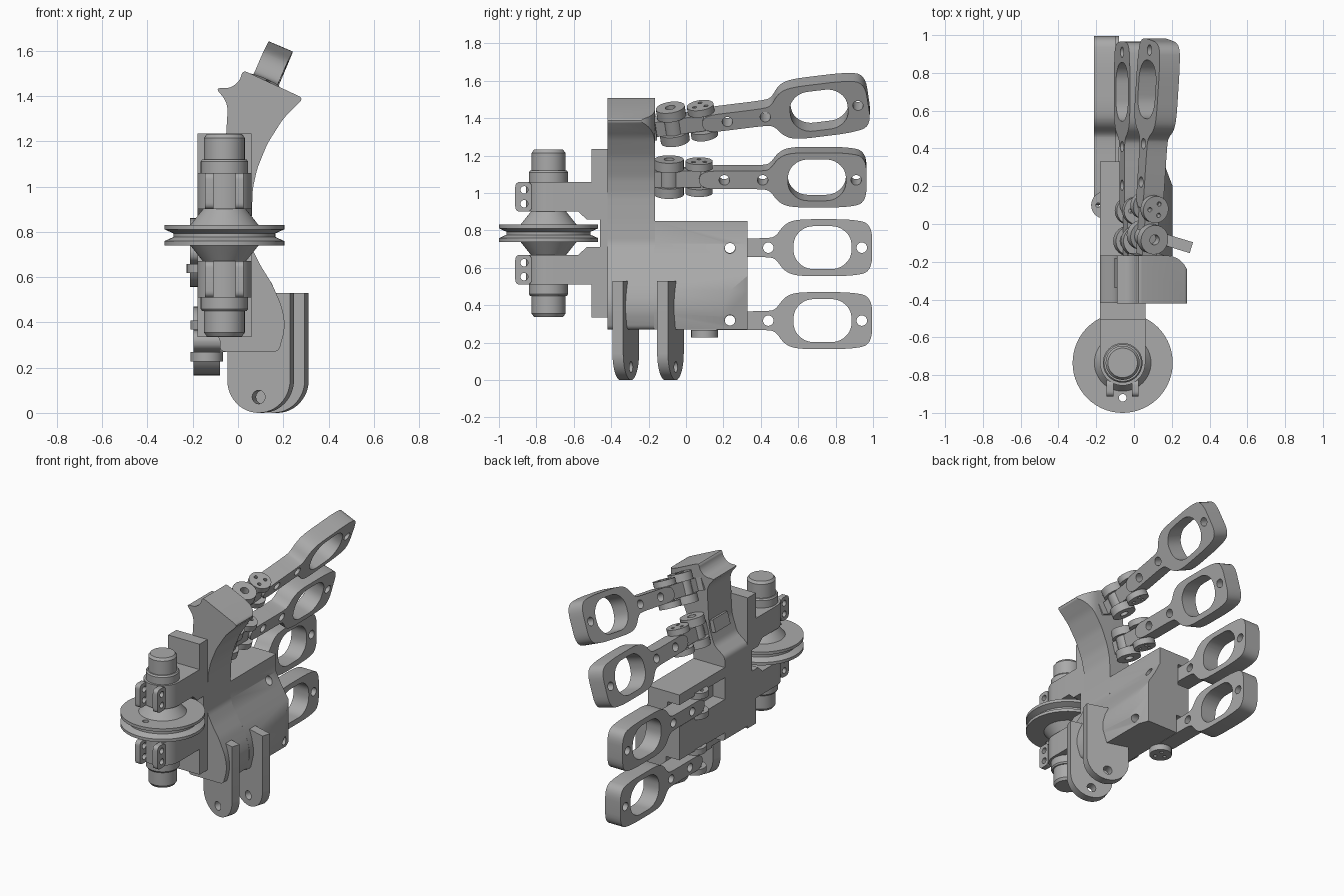
import bpy, bmesh, math
from mathutils import Vector, Matrix

cube = bpy.data.objects.get("Cube")
if cube:
    bpy.data.objects.remove(cube, do_unlink=True)

grey = bpy.data.materials.new("machined_grey")
grey.use_nodes = True
grey.diffuse_color = (0.4, 0.4, 0.4, 1)
grey.node_tree.nodes["Principled BSDF"].inputs["Base Color"].default_value = (0.4, 0.4, 0.4, 1)

X, Y, Z = Vector((1, 0, 0)), Vector((0, 1, 0)), Vector((0, 0, 1))
parts = []


def circle(cx, cy, r, n=28):
    return [(cx + r * math.cos(2 * math.pi * i / n), cy + r * math.sin(2 * math.pi * i / n)) for i in range(n)]


def rounded(pts, r, steps=7):
    """Polygon with every corner replaced by a curve."""
    out = []
    for i, p in enumerate(pts):
        p, a, b = Vector(p), Vector(pts[i - 1]), Vector(pts[(i + 1) % len(pts)])
        s = p + (a - p).normalized() * min(r, (a - p).length * 0.48)
        e = p + (b - p).normalized() * min(r, (b - p).length * 0.48)
        for k in range(steps + 1):
            t = k / steps
            out.append(tuple(s * (1 - t) ** 2 + p * 2 * t * (1 - t) + e * t * t))
    return out


def box(x0, x1, y0, y1):
    return [(x0, y0), (x1, y0), (x1, y1), (x0, y1)]


def finish(name, bm, part=True):
    bmesh.ops.remove_doubles(bm, verts=bm.verts, dist=0.0001)
    bmesh.ops.recalc_face_normals(bm, faces=bm.faces)
    mesh = bpy.data.meshes.new(name)
    bm.to_mesh(mesh)
    bm.free()
    mesh.materials.clear()
    mesh.materials.append(grey)
    ob = bpy.data.objects.new(name, mesh)
    bpy.context.collection.objects.link(ob)
    if part:
        parts.append(ob)
    return ob


def plate(name, loops, half, origin, u, v, part=True):
    """Outline with holes, drawn in the u-v plane and thickened both ways."""
    cu = bpy.data.curves.new(name, "CURVE")
    cu.dimensions, cu.fill_mode, cu.extrude = "2D", "BOTH", half
    for pts in loops:
        sp = cu.splines.new("POLY")
        sp.points.add(len(pts) - 1)
        for q, p in zip(sp.points, pts):
            q.co = (p[0], p[1], 0, 1)
        sp.use_cyclic_u = True
    tmp = bpy.data.objects.new(name + "_outline", cu)
    bpy.context.collection.objects.link(tmp)
    mesh = bpy.data.meshes.new_from_object(tmp.evaluated_get(bpy.context.evaluated_depsgraph_get()))
    bm = bmesh.new()
    bm.from_mesh(mesh)
    bpy.data.objects.remove(tmp, do_unlink=True)
    bpy.data.meshes.remove(mesh)
    bpy.data.curves.remove(cu)
    frame = Matrix((u, v, u.cross(v))).transposed().to_4x4()
    bm.transform(Matrix.Translation(origin) @ frame)
    return finish(name, bm, part)


def boolean(ob, cutter, operation="DIFFERENCE"):
    mod = ob.modifiers.new("cut", "BOOLEAN")
    mod.object, mod.operation, mod.solver = cutter, operation, "EXACT"
    old = ob.data
    ob.data = bpy.data.meshes.new_from_object(ob.evaluated_get(bpy.context.evaluated_depsgraph_get()))
    ob.modifiers.clear()
    bpy.data.meshes.remove(old)
    bpy.data.objects.remove(cutter, do_unlink=True)


# Palm: tall front block with flared head, and a deeper lower block
right = [(0.06, 0.85), (0.06, 0.73), (0.1, 0.65), (0.15, 0.57), (0.19, 0.48),
         (0.205, 0.42), (0.205, 0.36), (0.18, 0.27)]
neck = [(0.02, 1.515), (0.29, 1.39), (0.2, 1.3), (0.13, 1.19), (0.085, 1.08), (0.065, 0.99)]
back = [(-0.08, 0.27), (-0.08, 0.34), (-0.18, 0.34), (-0.18, 0.92), (-0.1, 0.98), (-0.06, 1.1),
        (-0.05, 1.27), (-0.045, 1.35), (-0.06, 1.39), (-0.1, 1.435), (-0.03, 1.435), (0.01, 1.47)]
upper = plate("palm_upper", [rounded(neck + right + back, 0.025, 4)], 0.1275, Vector((0, -0.2925, 0)), X, Z)
corner = [(-0.4, -0.5), (0.295, -0.5), (0.295, -0.27), (0.26, -0.2), (0.2, -0.166), (-0.4, -0.166)]
boolean(upper, plate("corner_trim", [rounded(corner, 0.04)], 2, Vector((0, 0, 0)), X, Y, False), "INTERSECT")

pocket = [(-0.08, 0.27), (-0.08, 0.4), (-0.18, 0.4), (-0.18, 0.63), (-0.09, 0.63), (-0.09, 0.78),
          (-0.18, 0.78), (-0.18, 0.85)]
lower = plate("palm_lower", [rounded(right, 0.0, 1) + pocket], 0.25, Vector((0, 0.08, 0)), X, Z)
for z in (0.705, 0.32):
    boolean(lower, plate("pin_cutter", [circle(0.235, z, 0.028)], 1, Vector((0, 0, 0)), Y, Z, False))
wedge = [(0.22, 0.16), (0.5, 0.16), (0.5, 0.5), (0.1, 0.5), (0.155, 0.33)]
boolean(lower, plate("wedge_cutter", [wedge], 2, Vector((0, 0, 0)), X, Y, False))

# Mounting plate with two arms, notched for the pulley
MID = Vector((-0.06, -0.735, 0.785))
half = [(-0.415, 0.45), (-0.505, 0.45), (-0.505, 0.275), (-0.6, 0.275), (-0.6, 0.115),
        (-0.575, 0.115), (-0.53, 0.073), (-0.46, 0.073)]
plate("mount_plate", [half + [(y, -h) for y, h in reversed(half)]], 0.12, Vector((-0.06, 0, MID.z)), Y, Z)

# Clamps around the axle, each with a pair of drilled tabs
arm = [(0.12, 0.135), (-0.12, 0.135)]
arm += [(-0.12 * math.cos(a), -0.12 * math.sin(a)) for a in [math.pi * i / 20 for i in range(21)]]
for side, label in ((1, "upper"), (-1, "lower")):
    mid = MID + Z * 0.195 * side
    plate(label + "_clamp", [arm], 0.08, mid, X, Y)
    for x in (-0.067, 0.067):
        tab = [rounded(box(-0.178, -0.09, -0.08, 0.08), 0.03), circle(-0.13, 0.037, 0.02), circle(-0.13, -0.037, 0.02)]
        plate(label + "_clamp_tab", tab, 0.018, mid + X * x, Y, Z)

# Turned axle with grooved pulley
prof = [(0.225, 0.008), (0.265, 0.026), (0.265, 0.046), (0.15, 0.046), (0.095, 0.115), (0.095, 0.275),
        (0.105, 0.275), (0.105, 0.325), (0.098, 0.335), (0.09, 0.335), (0.09, 0.43), (0.078, 0.447), (0, 0.447)]
prof = [(r, -h) for r, h in reversed(prof)] + prof
bm = bmesh.new()
ring = [bm.verts.new((r, 0, h)) for r, h in prof]
edges = [bm.edges.new(e) for e in zip(ring, ring[1:])]
bmesh.ops.spin(bm, geom=ring + edges, axis=Z, cent=(0, 0, 0), angle=2 * math.pi, steps=56)
bm.transform(Matrix.Translation(MID))
pulley = finish("pulley_and_axle", bm)
boolean(pulley, plate("cord_cutter", [circle(0, -0.185, 0.02)], 0.2, MID, X, Y, False))

# Two lugs below the palm
turn = math.radians(17)
lug_u = Vector((math.cos(turn), -math.sin(turn), 0))
lug = [(0.145, 0.53), (-0.145, 0.53)]
lug += [(-0.145 * math.cos(a), 0.145 - 0.145 * math.sin(a)) for a in [math.pi * i / 24 for i in range(25)]]
for x, y in ((0.1, -0.322), (0.165, -0.083)):
    plate("lug", [lug, circle(0, 0.07, 0.03)], 0.03, Vector((x, y, 0)), lug_u, Z)

# Finger outline, measured from the tip hole
side = [(-0.84, 0.05), (-0.5, 0.05), (-0.46, 0.06), (-0.415, 0.125), (-0.35, 0.152), (-0.06, 0.152), (0.055, 0.13)]
finger_edge = rounded(side + [(u, -v) for u, v in reversed(side)], 0.085, 6)
opening = [(-0.365, 0.055), (-0.3, 0.115), (-0.12, 0.115), (-0.055, 0.055)]
opening = rounded(opening + [(u, -v) for u, v in reversed(opening)], 0.045, 5)
finger_loops = [finger_edge, opening] + [circle(u, 0, 0.028) for u in (0, -0.5, -0.705)]


def finger(name, tip, direction, tilt, hinged):
    u = direction.normalized()
    v = Vector((math.sin(tilt), 0, math.cos(tilt)))
    v = (v - u * v.dot(u)).normalized()
    w = u.cross(v)
    plate(name, finger_loops, 0.058, tip, u, v)
    # Three-hole discs above and below the inner end
    knuckle = tip - u * 0.84
    dots = [circle(0.035 * math.cos(a), 0.035 * math.sin(a), 0.012, 12) for a in (0.5, 2.6, 4.7)]
    for s in (1, -1):
        plate(name + "_disc", [circle(0, 0, 0.072)] + dots, 0.02, knuckle + v * 0.07 * s, u, w)
    if not hinged:
        return
    # Hinge barrel and the strap that anchors it in the palm
    hinge = tip - u
    for s in (1, -1):
        plate(name + "_hinge", [circle(0, 0, 0.078), circle(0, 0, 0.027)], 0.027, hinge + v * 0.072 * s, u, w)
    plate(name + "_barrel", [circle(0, 0, 0.055)], 0.05, hinge, u, w)
    plate(name + "_web", [box(-0.01, 0.17, -0.045, 0.045)], 0.04, hinge, u, v)
    plate(name + "_strap", [box(-0.25, -0.04, -0.045, 0.04)], 0.04, hinge, u, v)
    plate(name + "_anchor", [box(-0.25, -0.09, -0.045, 0.04)], 0.085, hinge, u, v)


finger("first_finger", Vector((0.135, 0.92, 1.49)), Vector((0.065, 1.01, 0.125)), math.radians(23), True)
finger("second_finger", Vector((-0.008, 0.91, 1.085)), Y, math.radians(16), True)
finger("third_finger", Vector((-0.155, 0.94, 0.708)), Y, 0, False)
finger("fourth_finger", Vector((-0.138, 0.94, 0.318)), Y, 0, False)

# Smooth round surfaces, keep edges sharp
bpy.ops.object.select_all(action="DESELECT")
for ob in parts:
    ob.select_set(True)
bpy.context.view_layer.objects.active = parts[0]
bpy.ops.object.shade_smooth_by_angle(angle=math.radians(30))
